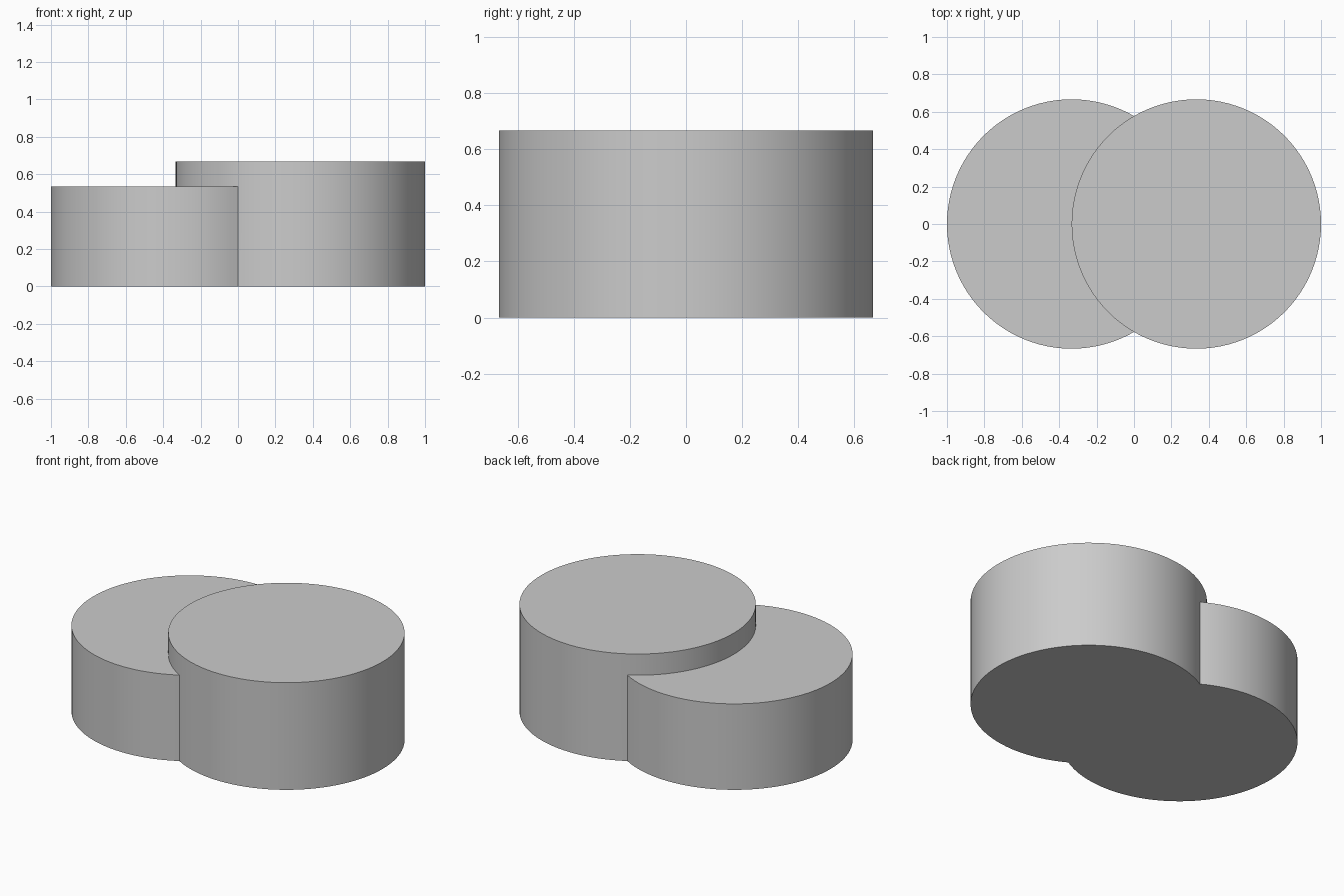
import bpy
import math

cube = bpy.data.objects.get("Cube")
if cube:
    bpy.data.objects.remove(cube, do_unlink=True)

RADIUS = 2 / 3
OFFSET = 1 / 3
LOW_HEIGHT = 0.535
TALL_HEIGHT = 0.667

grey = bpy.data.materials.new("plain grey")
grey.use_nodes = True
colour = (0.6, 0.6, 0.6, 1)
grey.diffuse_color = colour
grey.node_tree.nodes["Principled BSDF"].inputs["Base Color"].default_value = colour


def drum(name, x, height):
    """Upright cylinder standing on the ground."""
    bpy.ops.mesh.primitive_cylinder_add(
        vertices=96, radius=RADIUS, depth=height, location=(x, 0, height / 2))
    obj = bpy.context.object
    obj.name = name
    obj.data.materials.append(grey)
    return obj


# Two overlapping drums of different height
low = drum("low_drum", -OFFSET, LOW_HEIGHT)
body = drum("joined_drums", OFFSET, TALL_HEIGHT)

# Merge them into one solid with a single flat base
union = body.modifiers.new("join", 'BOOLEAN')
union.operation = 'UNION'
union.solver = 'EXACT'
union.object = low
bpy.context.view_layer.objects.active = body
bpy.ops.object.modifier_apply(modifier=union.name)
bpy.data.objects.remove(low, do_unlink=True)

# Smooth round walls, crisp rims and seams
bpy.ops.object.select_all(action='DESELECT')
body.select_set(True)
bpy.context.view_layer.objects.active = body
bpy.ops.object.shade_smooth_by_angle(angle=math.radians(30))
